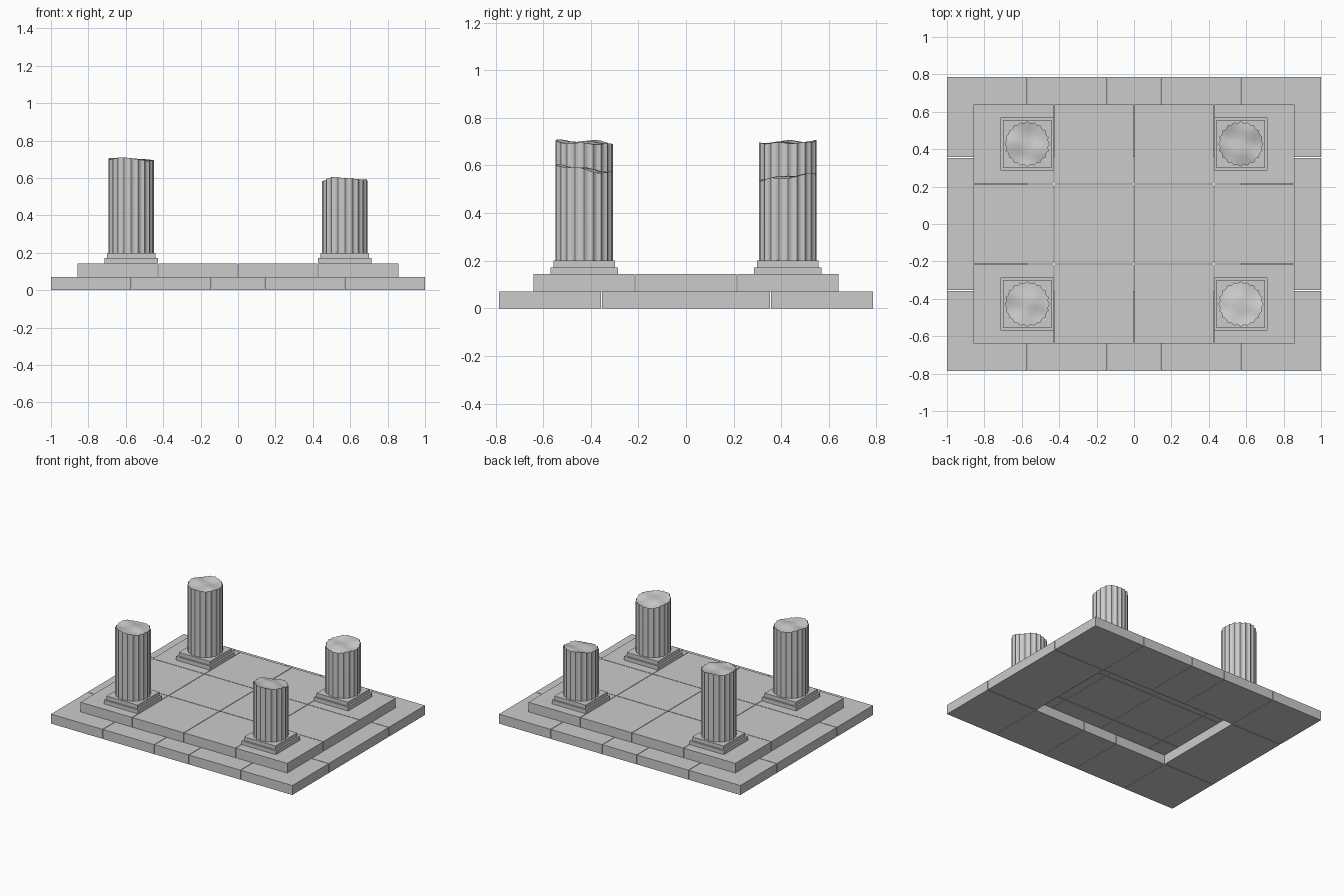
import bpy, bmesh
from math import sin, cos, pi

if "Cube" in bpy.data.objects:
    bpy.data.objects.remove(bpy.data.objects["Cube"])

GAP = 0.002  # half the joint between stones


def block(name, x0, x1, y0, y1, z0, z1):
    """Axis-aligned stone given by its bounds."""
    bm = bmesh.new()
    bmesh.ops.create_cube(bm, size=1)
    for v in bm.verts:
        v.co.x = x1 if v.co.x > 0 else x0
        v.co.y = y1 if v.co.y > 0 else y0
        v.co.z = z1 if v.co.z > 0 else z0
    me = bpy.data.meshes.new(name)
    bm.to_mesh(me)
    bm.free()
    ob = bpy.data.objects.new(name, me)
    bpy.context.collection.objects.link(ob)
    return ob


def spans(cuts):
    """Neighbouring intervals, with a joint at every inner cut."""
    n = len(cuts) - 1
    return [(cuts[i] + (GAP if i else 0), cuts[i + 1] - (GAP if i < n - 1 else 0))
            for i in range(n)]


def shaft(name, cx, cy, height, sx, sy, phase):
    """Fluted shaft with a tilted, rippled broken top."""
    flutes, seg, radius, depth = 20, 6, 0.121, 0.008
    n = flutes * seg
    bm = bmesh.new()

    def top(x, y):
        ripple = 0.004 * sin(45 * y + 12 * x + phase) + 0.003 * sin(38 * x - 20 * y + 2 * phase)
        return height + sx * x + sy * y + ripple

    def ring(scale, z=None):
        vs = []
        for i in range(n):
            a = 2 * pi * i / n
            r = (radius - depth * sin(pi * (i % seg) / seg)) * scale
            x, y = r * cos(a), r * sin(a)
            vs.append(bm.verts.new((x, y, top(x, y) if z is None else z)))
        return vs

    rings = [ring(1, 0.2)] + [ring(s) for s in (1, 0.8, 0.6, 0.4, 0.2)]
    bm.faces.new(rings[0][::-1])
    for a, b in zip(rings, rings[1:]):
        for i in range(n):
            j = (i + 1) % n
            bm.faces.new((a[i], a[j], b[j], b[i]))
    bm.faces.new(rings[-1])
    me = bpy.data.meshes.new(name)
    bm.to_mesh(me)
    bm.free()
    ob = bpy.data.objects.new(name, me)
    ob.location = (cx, cy, 0)
    bpy.context.collection.objects.link(ob)
    bpy.ops.object.select_all(action='DESELECT')
    ob.select_set(True)
    bpy.context.view_layer.objects.active = ob
    bpy.ops.object.shade_smooth_by_angle(angle=0.5)


# Lower step: a ring of stones around an open middle
H1, H2 = 0.071, 0.143
for s in (-1, 1):
    y0, y1 = sorted((s * 0.785, s * 0.357))
    for a, b in spans([-1, -0.571, -0.143, 0.143, 0.571, 1]):
        block("lower_step_stone", a, b, y0, y1, 0, H1)
    x0, x1 = sorted((s * 1.0, s * 0.571))
    block("lower_step_side_stone", x0, x1, -0.357 + 2 * GAP, 0.357 - 2 * GAP, 0, H1)

# Upper step: floor slabs
for x0, x1 in spans([-0.857, -0.428, 0, 0.428, 0.857]):
    for y0, y1 in spans([-0.64, -0.214, 0.214, 0.64]):
        block("floor_slab", x0, x1, y0, y1, H1, H2)

# Four broken columns: x sign, y sign, height, tilt in x and y, ripple phase
columns = {
    "front_left": (-1, -1, 0.698, -0.04, -0.03, 0.5),
    "front_right": (1, -1, 0.585, -0.02, -0.13, 1.2),
    "back_left": (-1, 1, 0.697, -0.03, 0.02, 2.3),
    "back_right": (1, 1, 0.552, 0.0, 0.10, 3.6),
}
for name, (i, j, h, sx, sy, ph) in columns.items():
    cx, cy = 0.571 * i, 0.428 * j
    for part, w, z0, z1 in (("plinth", 0.142, H2, 0.172), ("base", 0.129, 0.172, 0.2)):
        block(f"{name}_{part}", cx - w, cx + w, cy - w, cy + w, z0, z1)
    shaft(f"{name}_shaft", cx, cy, h, sx, sy, ph)
